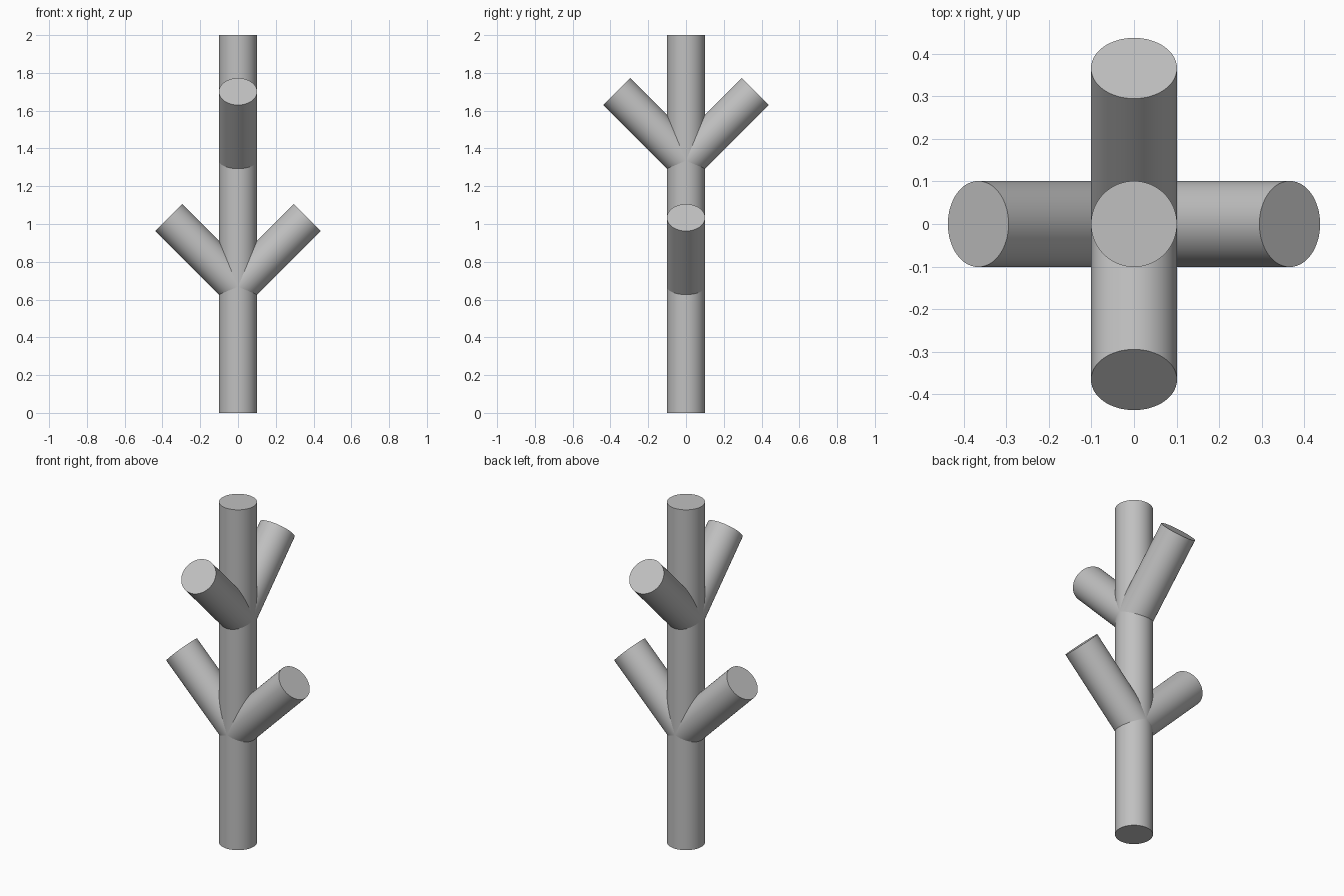
import bpy
import math
from mathutils import Vector

# Remove the default cube only
cube = bpy.data.objects.get("Cube")
if cube:
    bpy.data.objects.remove(cube, do_unlink=True)

RADIUS = 0.101
HEIGHT = 2.0
BRANCH_LENGTH = 0.366 * math.sqrt(2)
LOWER_FORK = 0.668
UPPER_FORK = 1.335

# Single plain grey material
grey = bpy.data.materials.new("plain grey")
grey.use_nodes = True
colour = (0.53, 0.53, 0.53, 1.0)
grey.diffuse_color = colour
grey.node_tree.nodes["Principled BSDF"].inputs["Base Color"].default_value = colour


def limb(name, start, direction, length):
    """Round limb with flat ends, growing from start along direction."""
    direction = Vector(direction).normalized()
    bpy.ops.mesh.primitive_cylinder_add(
        vertices=64, radius=RADIUS, depth=length,
        location=Vector(start) + direction * length / 2,
        rotation=direction.to_track_quat("Z", "Y").to_euler())
    obj = bpy.context.object
    obj.name = name
    obj.data.materials.append(grey)
    bpy.ops.object.shade_smooth_by_angle(angle=math.radians(30))
    return obj


# Upright trunk
limb("trunk", (0, 0, 0), (0, 0, 1), HEIGHT)

# Lower pair spreads sideways, upper pair spreads front and back
for name, fork, direction in (
        ("lower_left_branch", LOWER_FORK, (1, 0, 1)),
        ("lower_right_branch", LOWER_FORK, (-1, 0, 1)),
        ("upper_front_branch", UPPER_FORK, (0, -1, 1)),
        ("upper_back_branch", UPPER_FORK, (0, 1, 1))):
    limb(name, (0, 0, fork), direction, BRANCH_LENGTH)
